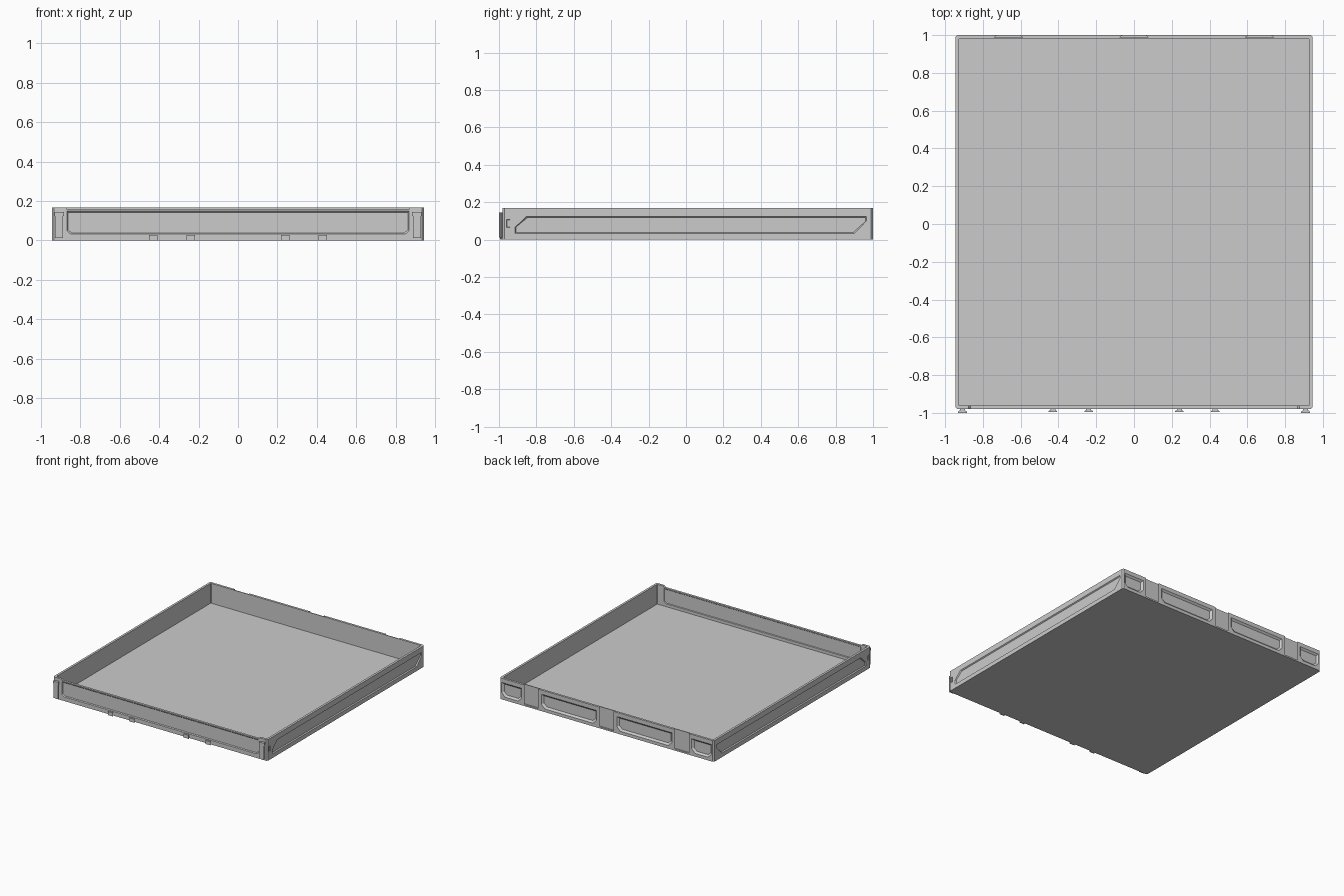
import bpy, bmesh

if "Cube" in bpy.data.objects:
    bpy.data.objects.remove(bpy.data.objects["Cube"])

X, YF, YB, H = 0.945, -0.98, 1.0, 0.168   # outer half width, front, back, height
WALL, FLOOR = 0.018, 0.01


def loft(name, rings):
    """Closed solid through rings of equal point count."""
    bm = bmesh.new()
    rows = [[bm.verts.new(p) for p in r] for r in rings]
    n = len(rows[0])
    bm.faces.new(rows[0])
    bm.faces.new(rows[-1])
    for a, b in zip(rows, rows[1:]):
        for i in range(n):
            j = (i + 1) % n
            bm.faces.new((a[i], a[j], b[j], b[i]))
    bmesh.ops.recalc_face_normals(bm, faces=bm.faces)
    me = bpy.data.meshes.new(name)
    bm.to_mesh(me)
    bm.free()
    ob = bpy.data.objects.new(name, me)
    bpy.context.collection.objects.link(ob)
    return ob


def column(name, plan, z0, z1):
    return loft(name, [[(x, y, z) for x, y in plan] for z in (z0, z1)])


def plan_rect(x0, x1, y0, y1, c):
    """Rectangle with chamfered corners."""
    return [(x0 + c, y0), (x1 - c, y0), (x1, y0 + c), (x1, y1 - c),
            (x1 - c, y1), (x0 + c, y1), (x0, y1 - c), (x0, y0 + c)]


def inset(pts, d):
    us, vs = [p[0] for p in pts], [p[1] for p in pts]
    cu, cv = (max(us) + min(us)) / 2, (max(vs) + min(vs)) / 2
    ku = 1 - 2 * d / (max(us) - min(us))
    kv = 1 - 2 * d / (max(vs) - min(vs))
    return [(cu + (u - cu) * ku, cv + (v - cv) * kv) for u, v in pts]


tray = column("tray", plan_rect(-X, X, YF, YB, 0.01), 0, H)


def cut(cutter):
    cutter.hide_render = True
    bpy.context.view_layer.objects.active = tray
    m = tray.modifiers.new("cut", 'BOOLEAN')
    m.operation, m.solver, m.object = 'DIFFERENCE', 'EXACT', cutter
    bpy.ops.object.modifier_apply(modifier=m.name)
    bpy.data.objects.remove(cutter)


def recess(pts, place, depth, slope):
    """Sloped pocket; place(u, v, d) maps to a wall, d = depth into it."""
    inner = inset(pts, slope)
    cut(loft("recess", [[place(u, v, d) for u, v in ring]
                        for ring, d in ((pts, -0.01), (pts, 0), (inner, depth))]))


def front(u, v, d): return (u, YF + d, v)
def front_inside(u, v, d): return (u, YF + WALL - d, v)
def back(u, v, d): return (u, YB - d, v)
def right(u, v, d): return (X - d, u, v)
def left(u, v, d): return (-X + d, u, v)


# hollow interior
cut(column("interior", plan_rect(-X + WALL, X - WALL, YF + WALL, YB - WALL, 0.004),
           FLOOR, 0.3))

# lowered front rim with sloped ends
rim = [(-0.865, 0.156), (0.865, 0.156), (0.885, 0.18), (-0.885, 0.18)]
cut(loft("rim_notch", [[(x, y, z) for x, z in rim] for y in (-1.05, -0.94)]))

# front panel, outside and inside
panel = [(-0.85, 0.033), (0.85, 0.033), (0.868, 0.048), (0.868, 0.149),
         (-0.868, 0.149), (-0.868, 0.048)]
recess(panel, front, 0.006, 0.006)
recess(panel, front_inside, 0.004, 0.004)

# side panels and small latch slots
side = [(-0.915, 0.033), (0.90, 0.033), (0.965, 0.10), (0.965, 0.124),
        (-0.853, 0.124), (-0.915, 0.065)]
slot = [(-0.96, 0.065), (-0.94, 0.065), (-0.94, 0.108), (-0.96, 0.108)]
for place in (right, left):
    recess(side, place, 0.008, 0.006)
    recess(slot, place, 0.008, 0.002)

# back pockets
for a, b in ((-0.925, -0.75), (-0.575, -0.09), (0.09, 0.575), (0.75, 0.925)):
    c = 0.03
    recess([(a + c, 0.025), (b - c, 0.025), (b, 0.025 + c), (b, 0.135),
            (a, 0.135), (a, 0.025 + c)], back, 0.013, 0.014)

# dovetail channels in the back, open at the top
for cx in (-0.665, 0, 0.665):
    cut(column("channel", [(cx - 0.06, YB + 0.01), (cx - 0.06, YB), (cx - 0.075, YB - 0.012),
                           (cx + 0.075, YB - 0.012), (cx + 0.06, YB), (cx + 0.06, YB + 0.01)],
               0.012, 0.2))

# dovetail clips and lower tabs on the front


def dovetail(name, cx, w, y, z0, z1):
    plan = [(cx - w * 0.6, YF + 0.008), (cx + w * 0.6, YF + 0.008), (cx + w * 0.6, YF - 0.006),
            (cx + w, y + 0.005), (cx + w, y), (cx - w, y), (cx - w, y + 0.005),
            (cx - w * 0.6, YF - 0.006)]
    return column(name, plan, z0, z1)


for s, side_name in ((-1, "left"), (1, "right")):
    dovetail(side_name + "_corner_clip", s * 0.908, 0.02, -1.0, 0.012, 0.125)
    dovetail(side_name + "_corner_clip_head", s * 0.908, 0.024, -1.0, 0.125, 0.145)
    for i, x in enumerate((0.24, 0.43)):
        dovetail(f"{side_name}_lower_tab_{i + 1}", s * x, 0.022, -0.995, 0.0, 0.028)
